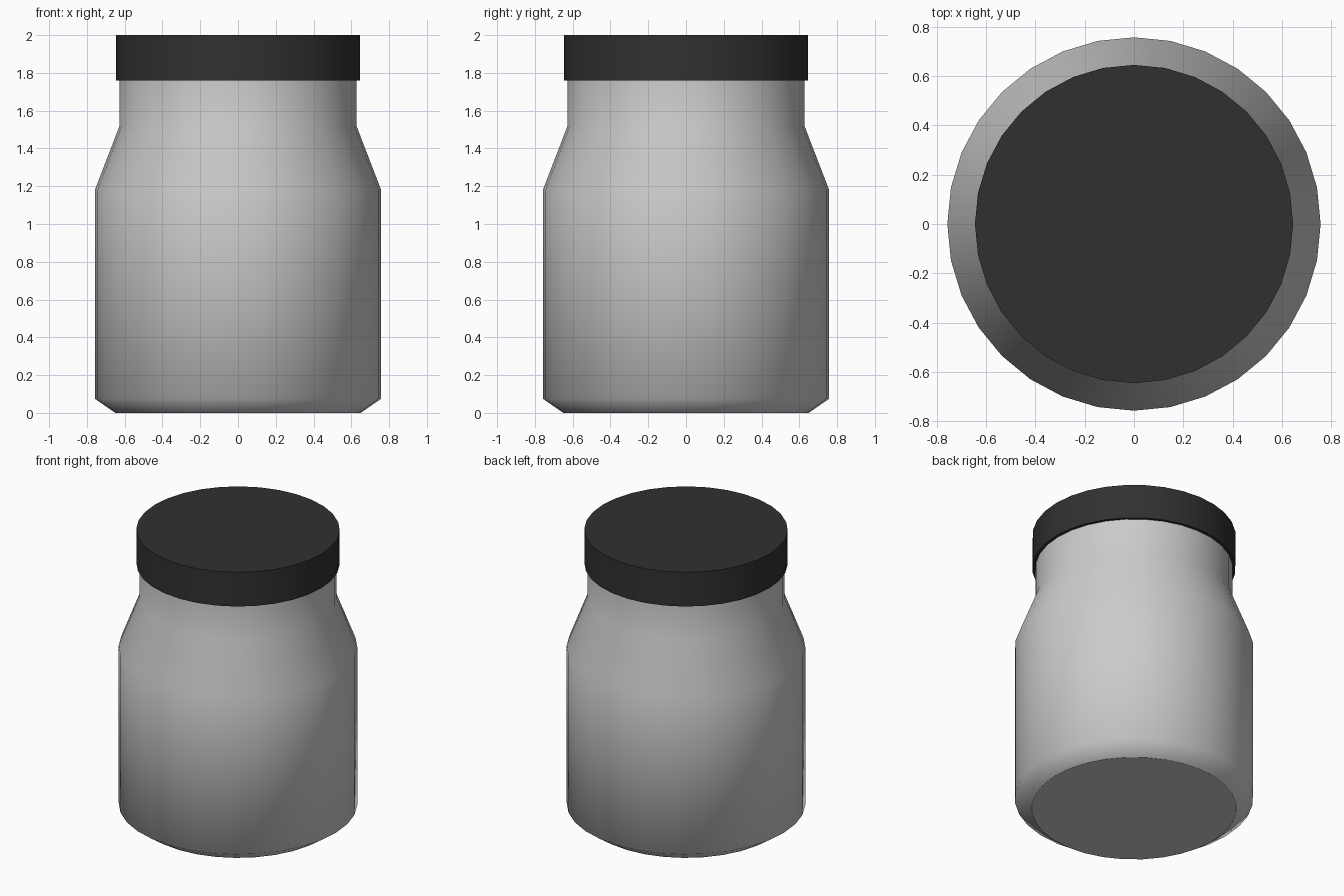
import bpy, bmesh, math

if "Cube" in bpy.data.objects:
    bpy.data.objects.remove(bpy.data.objects["Cube"])

SIDES = 32


def lathe(name, profile, color=None):
    """Revolve (radius, z) points around z, with flat caps and smooth sides."""
    bm = bmesh.new()
    rings = []
    for r, z in profile:
        angles = [2 * math.pi * i / SIDES for i in range(SIDES)]
        rings.append([bm.verts.new((r * math.cos(a), r * math.sin(a), z)) for a in angles])
    for low, high in zip(rings, rings[1:]):
        for i in range(SIDES):
            j = (i + 1) % SIDES
            bm.faces.new((low[i], low[j], high[j], high[i])).smooth = True
    for cap in (rings[0][::-1], rings[-1]):
        for edge in bm.faces.new(cap).edges:
            edge.smooth = False
    mesh = bpy.data.meshes.new(name)
    bm.to_mesh(mesh)
    bm.free()
    obj = bpy.data.objects.new(name, mesh)
    bpy.context.collection.objects.link(obj)
    if color:
        mat = bpy.data.materials.new(name + "_material")
        mat.diffuse_color = color
        mat.use_nodes = True
        mat.node_tree.nodes["Principled BSDF"].inputs["Base Color"].default_value = mat.diffuse_color
        mesh.materials.append(mat)
    return obj


# Jar body: chamfered base, straight wall, sloped shoulder, neck reaching into the lid
lathe("jar_body", [(0.65, 0), (0.758, 0.075), (0.758, 1.18), (0.627, 1.52), (0.627, 1.80)])

# Dark screw lid
lathe("lid", [(0.646, 1.76), (0.646, 2.0)], (0.03, 0.03, 0.03, 1))
